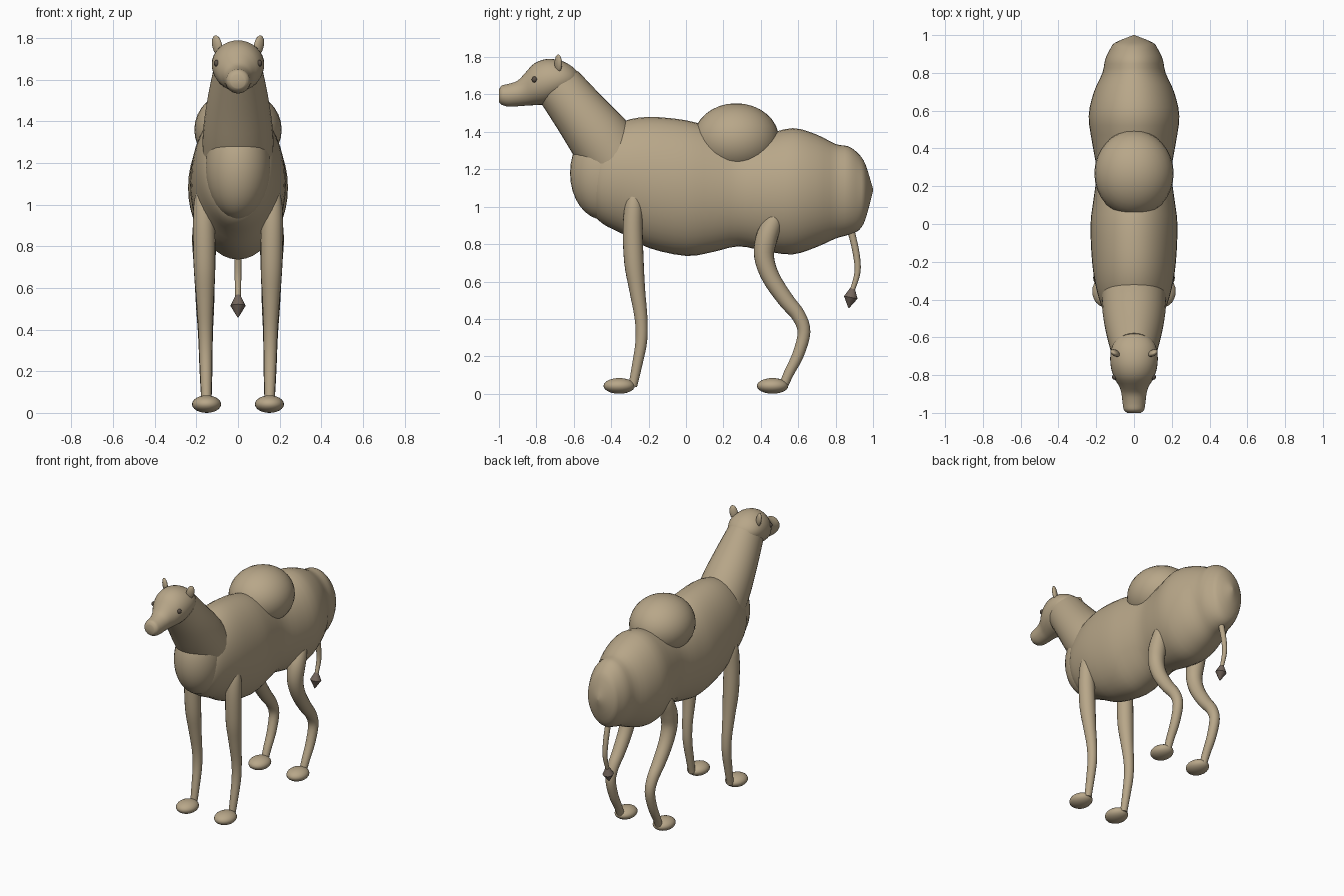
import bpy, bmesh, math
from mathutils import Vector, Euler

if "Cube" in bpy.data.objects:
    bpy.data.objects.remove(bpy.data.objects["Cube"])


def material(name, rgb):
    m = bpy.data.materials.new(name)
    m.diffuse_color = (*rgb, 1)
    m.use_nodes = True
    m.node_tree.nodes["Principled BSDF"].inputs["Base Color"].default_value = m.diffuse_color
    return m


TAN = material("tan_coat", (0.479, 0.385, 0.25))
DARK = material("dark_tuft", (0.17, 0.13, 0.105))
EYE = material("eye_brown", (0.11, 0.085, 0.065))


def finish(bm, name, mat, angle=40):
    bmesh.ops.recalc_face_normals(bm, faces=bm.faces)
    me = bpy.data.meshes.new(name)
    bm.to_mesh(me)
    bm.free()
    me.materials.append(mat)
    ob = bpy.data.objects.new(name, me)
    bpy.context.collection.objects.link(ob)
    bpy.ops.object.select_all(action='DESELECT')
    ob.select_set(True)
    bpy.context.view_layer.objects.active = ob
    bpy.ops.object.shade_smooth_by_angle(angle=math.radians(angle))
    return ob


def smooth_rows(rows, steps):
    """Catmull-Rom interpolation of tuples."""
    if steps < 2:
        return rows
    out, n = [], len(rows)
    for i in range(n - 1):
        quad = [rows[max(i - 1, 0)], rows[i], rows[i + 1], rows[min(i + 2, n - 1)]]
        for s in range(steps):
            t = s / steps
            out.append(tuple(0.5 * (2 * b + (c - a) * t + (2 * a - 5 * b + 4 * c - d) * t * t
                                    + (3 * b - a - 3 * c + d) * t ** 3) for a, b, c, d in zip(*quad)))
    return out + [rows[-1]]


def loft(name, rows, mat=TAN, sides=32, steps=4, upright=False):
    """Rows are (x, y, z, half width in x, half height); upright keeps rings vertical."""
    rows = smooth_rows(rows, steps)
    pts = [Vector(r[:3]) for r in rows]
    bm = bmesh.new()
    rings = []
    for i, (p, r) in enumerate(zip(pts, rows)):
        t = pts[min(i + 1, len(pts) - 1)] - pts[max(i - 1, 0)]
        v = Vector((0, 0, 1)) if upright else Vector((0, -t.z, t.y)).normalized()
        ring = []
        for k in range(sides):
            a = 2 * math.pi * k / sides
            ring.append(bm.verts.new(p + Vector((max(r[3], 0.002) * math.cos(a), 0, 0))
                                     + v * max(r[4], 0.002) * math.sin(a)))
        rings.append(ring)
    for r0, r1 in zip(rings, rings[1:]):
        for k in range(sides):
            j = (k + 1) % sides
            bm.faces.new((r0[k], r0[j], r1[j], r1[k]))
    bm.faces.new(rings[0])
    bm.faces.new(rings[-1])
    return finish(bm, name, mat)


def ellipsoid(name, loc, radii, mat=TAN, rot=(0, 0, 0), seg=32):
    bm = bmesh.new()
    bmesh.ops.create_uvsphere(bm, u_segments=seg, v_segments=seg // 2, radius=1)
    q = Euler(rot).to_matrix()
    for v in bm.verts:
        v.co = Vector(loc) + q @ Vector([c * r for c, r in zip(v.co, radii)])
    return finish(bm, name, mat)


def along_y(table):
    """(y, top, bottom, half width) to loft rows."""
    return [(0, y, (t + b) / 2, w, (t - b) / 2) for y, t, b, w in table]


# Torso, running from chest to rump
loft("body", along_y([
    (-0.53, 1.20, 1.10, 0.04), (-0.50, 1.30, 0.98, 0.12), (-0.45, 1.39, 0.912, 0.165),
    (-0.34, 1.455, 0.855, 0.20), (-0.20, 1.48, 0.78, 0.222), (0.0, 1.462, 0.737, 0.23),
    (0.14, 1.42, 0.757, 0.213), (0.28, 1.37, 0.788, 0.198), (0.42, 1.385, 0.763, 0.22),
    (0.57, 1.42, 0.745, 0.24), (0.70, 1.385, 0.785, 0.212), (0.80, 1.335, 0.83, 0.167),
    (0.87, 1.322, 0.85, 0.153), (0.925, 1.28, 0.875, 0.127), (0.96, 1.225, 0.935, 0.10),
    (1.0, 1.095, 1.085, 0.003)]), upright=True, sides=40, steps=3)
ellipsoid("chest", (0, -0.44, 1.18), (0.157, 0.18, 0.25))
ellipsoid("hump", (0, 0.268, 1.36), (0.21, 0.23, 0.193))

# Neck with a flat end behind the head
loft("neck", [(0, -0.36, 1.23, 0.172, 0.175), (0, -0.46, 1.365, 0.167, 0.168),
              (0, -0.57, 1.505, 0.147, 0.147), (0, -0.68, 1.645, 0.118, 0.13)])

# Head and muzzle
loft("head", along_y([
    (-1.0, 1.625, 1.56, 0.035), (-0.985, 1.648, 1.545, 0.053), (-0.95, 1.656, 1.535, 0.06),
    (-0.90, 1.674, 1.537, 0.066), (-0.86, 1.715, 1.54, 0.078), (-0.81, 1.767, 1.543, 0.107),
    (-0.74, 1.79, 1.55, 0.125), (-0.66, 1.778, 1.585, 0.12), (-0.60, 1.742, 1.62, 0.085),
    (-0.565, 1.70, 1.66, 0.02)]), upright=True, steps=3)

# Tail with tuft
tail = [(0, 0.86, 0.95), (0, 0.885, 0.86), (0, 0.91, 0.75), (0, 0.917, 0.65), (0, 0.89, 0.555)]
loft("tail", [p + (r, r) for p, r in zip(tail, (0.02, 0.019, 0.018, 0.016, 0.013))], sides=12)
loft("tail_tuft", [(0, 0.892, 0.572, 0.008, 0.008), (0, 0.881, 0.515, 0.037, 0.037),
                   (0, 0.87, 0.458, 0.002, 0.002)], DARK, sides=12, steps=1)

# Leg tables: y, z, radius
FRONT = [(-0.278, 1.06, 0.035), (-0.28, 1.0, 0.048), (-0.285, 0.88, 0.053), (-0.278, 0.70, 0.052),
         (-0.26, 0.55, 0.042), (-0.24, 0.40, 0.034), (-0.239, 0.28, 0.031), (-0.262, 0.15, 0.027),
         (-0.285, 0.04, 0.023)]
HIND = [(0.475, 0.97, 0.035), (0.465, 0.92, 0.05), (0.43, 0.83, 0.058), (0.418, 0.73, 0.053),
        (0.455, 0.62, 0.048), (0.535, 0.50, 0.043), (0.60, 0.42, 0.038), (0.631, 0.33, 0.034),
        (0.60, 0.21, 0.031), (0.55, 0.11, 0.027), (0.52, 0.04, 0.024)]

# Paired parts
for side, s in (("left", 1), ("right", -1)):
    for part, table, fy in (("front", FRONT, -0.357), ("hind", HIND, 0.463)):
        loft(f"{part}_leg_{side}", [(s * (0.151 + 0.014 * z), y, z, r, r) for y, z, r in table],
             sides=20)
        ellipsoid(f"{part}_foot_{side}", (s * 0.151, fy, 0.042), (0.07, 0.084, 0.042), seg=24)
    ellipsoid(f"ear_{side}", (s * 0.1, -0.683, 1.765), (0.027, 0.016, 0.05),
              rot=(math.radians(6), s * math.radians(10), s * math.radians(35)), seg=16)
    ellipsoid(f"eye_{side}", (s * 0.102, -0.81, 1.68), (0.014, 0.015, 0.016), EYE, seg=16)
